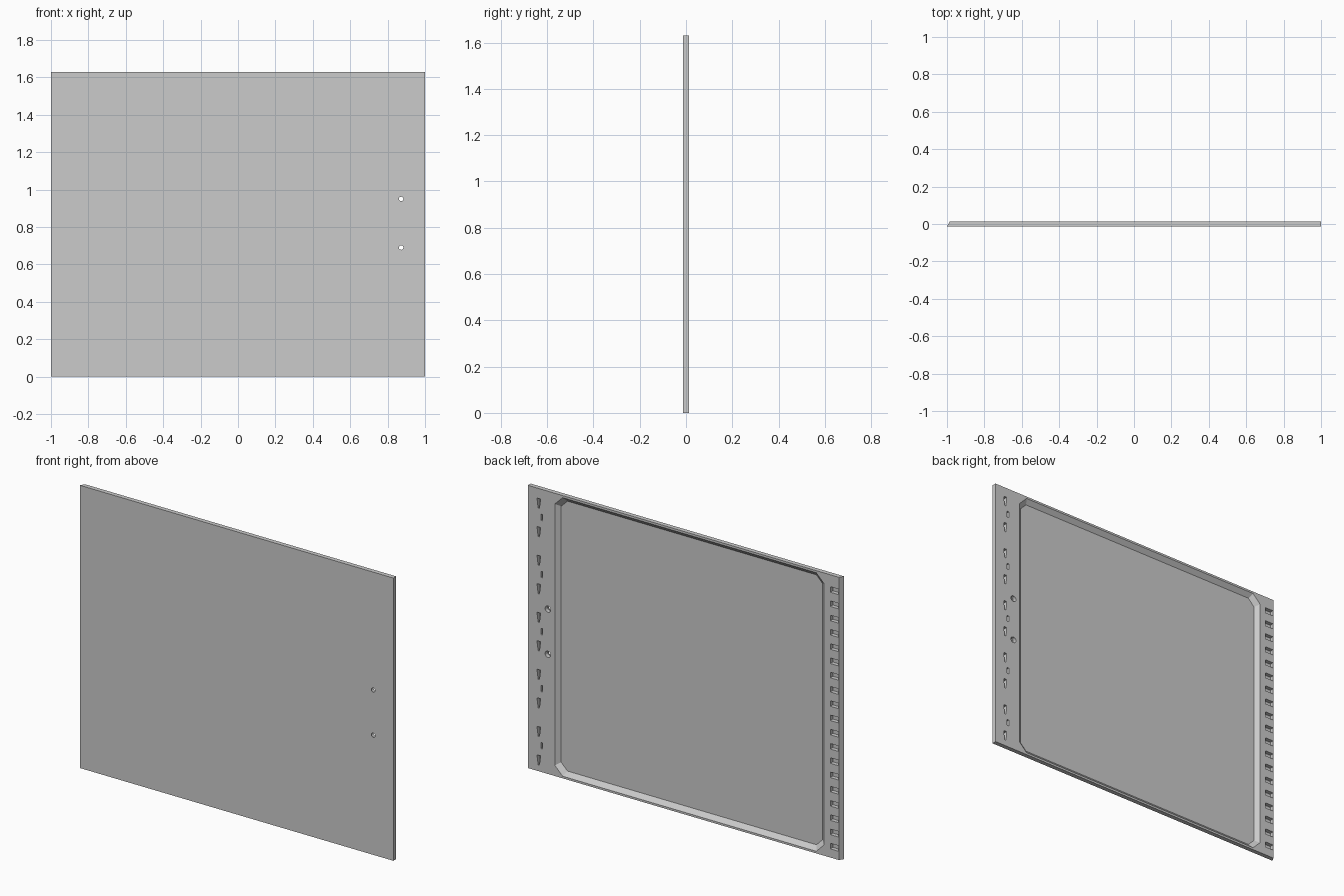
import bpy, bmesh, math

if "Cube" in bpy.data.objects:
    bpy.data.objects.remove(bpy.data.objects["Cube"], do_unlink=True)

FRONT, BACK, FLOOR, OUT = -0.013, 0.013, -0.010, 0.03
HEIGHT = 1.63

steel = bpy.data.materials.new("light_grey_steel")
steel.use_nodes = True
steel.diffuse_color = (0.6, 0.6, 0.6, 1)
steel.node_tree.nodes["Principled BSDF"].inputs["Base Color"].default_value = (0.6, 0.6, 0.6, 1)


def loft(bm, rings):
    """Closed solid through (y, outline) rings, outlines being (x, z) points."""
    loops = [[bm.verts.new((x, y, z)) for x, z in pts] for y, pts in rings]
    n = len(loops[0])
    for a, b in zip(loops, loops[1:]):
        for i in range(n):
            j = (i + 1) % n
            bm.faces.new((a[i], a[j], b[j], b[i]))
    bm.faces.new(loops[0])
    bm.faces.new(loops[-1][::-1])


def rect(x0, x1, z0, z1):
    return [(x0, z0), (x1, z0), (x1, z1), (x0, z1)]


def octagon(x0, x1, z0, z1, c):
    return [(x0 + c, z0), (x1 - c, z0), (x1, z0 + c), (x1, z1 - c),
            (x1 - c, z1), (x0 + c, z1), (x0, z1 - c), (x0, z0 + c)]


def circle(x, z, r, n=16):
    return [(x + r * math.cos(math.tau * i / n), z + r * math.sin(math.tau * i / n))
            for i in range(n)]


def make_object(name, bm):
    bmesh.ops.recalc_face_normals(bm, faces=bm.faces)
    mesh = bpy.data.meshes.new(name)
    bm.to_mesh(mesh)
    bm.free()
    mesh.materials.append(steel)
    obj = bpy.data.objects.new(name, mesh)
    bpy.context.collection.objects.link(obj)
    return obj


# Door slab, with the hinge edge slanted
bm = bmesh.new()
loft(bm, [(FRONT, rect(-1, 1, 0, HEIGHT)), (BACK, rect(-0.985, 1, 0, HEIGHT))])
panel = make_object("door_panel", bm)

cut = bmesh.new()

# Large recess in the back with sloped walls and clipped corners
x0, x1, z0, z1, s = -0.89, 0.828, 0.012, HEIGHT - 0.012, 0.025
outer = octagon(x0, x1, z0, z1, 0.05)
inner = octagon(x0 + s, x1 - s, z0 + s, z1 - s, 0.04)
loft(cut, [(FLOOR, inner), (BACK, outer), (OUT, outer)])

# Handle holes, wider at the back
for z in (0.69, 0.95):
    small, wide = circle(0.872, z, 0.012), circle(0.872, z, 0.018)
    loft(cut, [(-OUT, small), (FLOOR, small), (FLOOR, wide), (OUT, wide)])

# Tapered slots on the latch side
for i in range(10):
    z = 0.064 + 0.1645 * i
    slot = [(0.926, z - 0.028), (0.934, z - 0.028), (0.94, z + 0.015),
            (0.94, z + 0.028), (0.92, z + 0.028), (0.92, z + 0.015)]
    loft(cut, [(FLOOR, slot), (OUT, slot)])

# Small slots between each pair
for i in range(5):
    z = 0.152 + 0.329 * i
    slot = rect(0.905, 0.917, z - 0.018, z + 0.018)
    loft(cut, [(FLOOR, slot), (OUT, slot)])

# Row of notches along the hinge edge
for i in range(19):
    z = 0.066 + 0.0822 * i
    notch = rect(-0.982, -0.93, z - 0.016, z + 0.016)
    loft(cut, [(FLOOR, notch), (OUT, notch)])

cutter = make_object("cutter", cut)
cutter.hide_render = True

# Carve the panel and drop the cutter
mod = panel.modifiers.new("carve", "BOOLEAN")
mod.operation = "DIFFERENCE"
mod.solver = "EXACT"
mod.object = cutter
bpy.context.view_layer.objects.active = panel
panel.select_set(True)
bpy.ops.object.modifier_apply(modifier=mod.name)
bpy.data.objects.remove(cutter, do_unlink=True)
